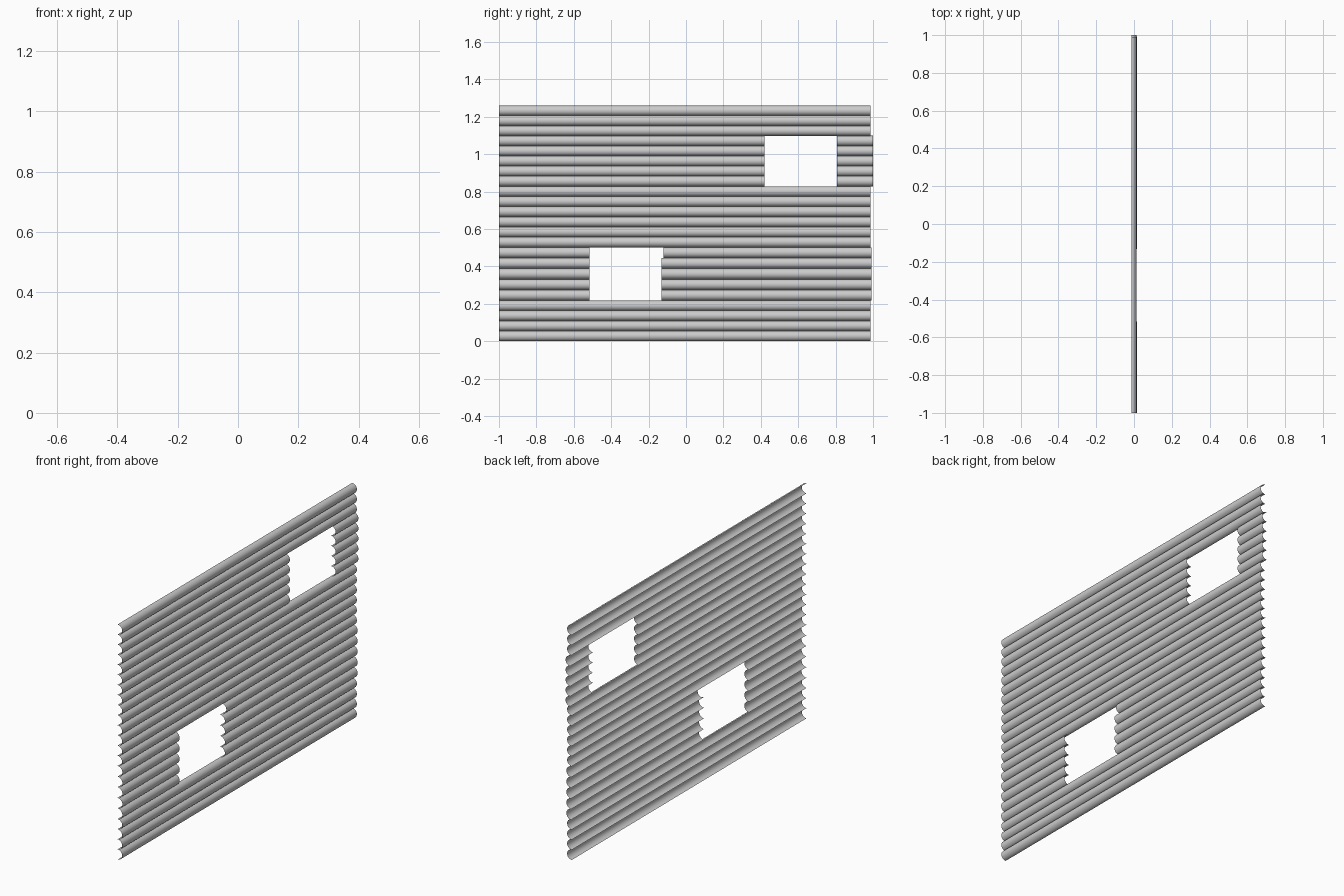
import bpy, bmesh, math

if "Cube" in bpy.data.objects:
    bpy.data.objects.remove(bpy.data.objects["Cube"])

R = 0.0274      # log radius
SEG = 12        # sides on each half-round log


def half_logs(name, z0, z1, count, spans):
    """Stack of open half-round logs bulging to +x; spans(i) gives the y ranges of row i."""
    bm = bmesh.new()
    pitch = (z1 - z0) / count
    r = max(R, pitch / 2)
    for i in range(count):
        zc = z0 + pitch * (i + 0.5)
        for y0, y1 in spans(i):
            rings = []
            for k in range(SEG + 1):
                a = -math.pi / 2 + math.pi * k / SEG
                x, z = r * math.cos(a) - R / 2, zc + r * math.sin(a)
                rings.append((bm.verts.new((x, y0, z)), bm.verts.new((x, y1, z))))
            for (a0, a1), (b0, b1) in zip(rings, rings[1:]):
                bm.faces.new((a0, a1, b1, b0))
    me = bpy.data.meshes.new(name)
    bm.to_mesh(me)
    bm.free()
    for p in me.polygons:
        p.use_smooth = True
    ob = bpy.data.objects.new(name, me)
    bpy.context.collection.objects.link(ob)
    return ob


def full(i):
    return [(-1, 0.987)]


def lower(i):
    # the top row beside the lower window starts slightly later
    return [(-1, -0.515), (-0.12 if i == 4 else -0.132, 0.992)]


def upper(i):
    return [(-1, 0.42), (0.808, 1.0)]


# wall courses from the ground up
half_logs("base_logs", 0.0, 0.217, 4, full)
half_logs("lower_window_logs", 0.217, 0.502, 5, lower)
half_logs("middle_logs", 0.502, 0.828, 6, full)
half_logs("upper_window_logs", 0.828, 1.098, 5, upper)
half_logs("top_logs", 1.098, 1.259, 3, full)
